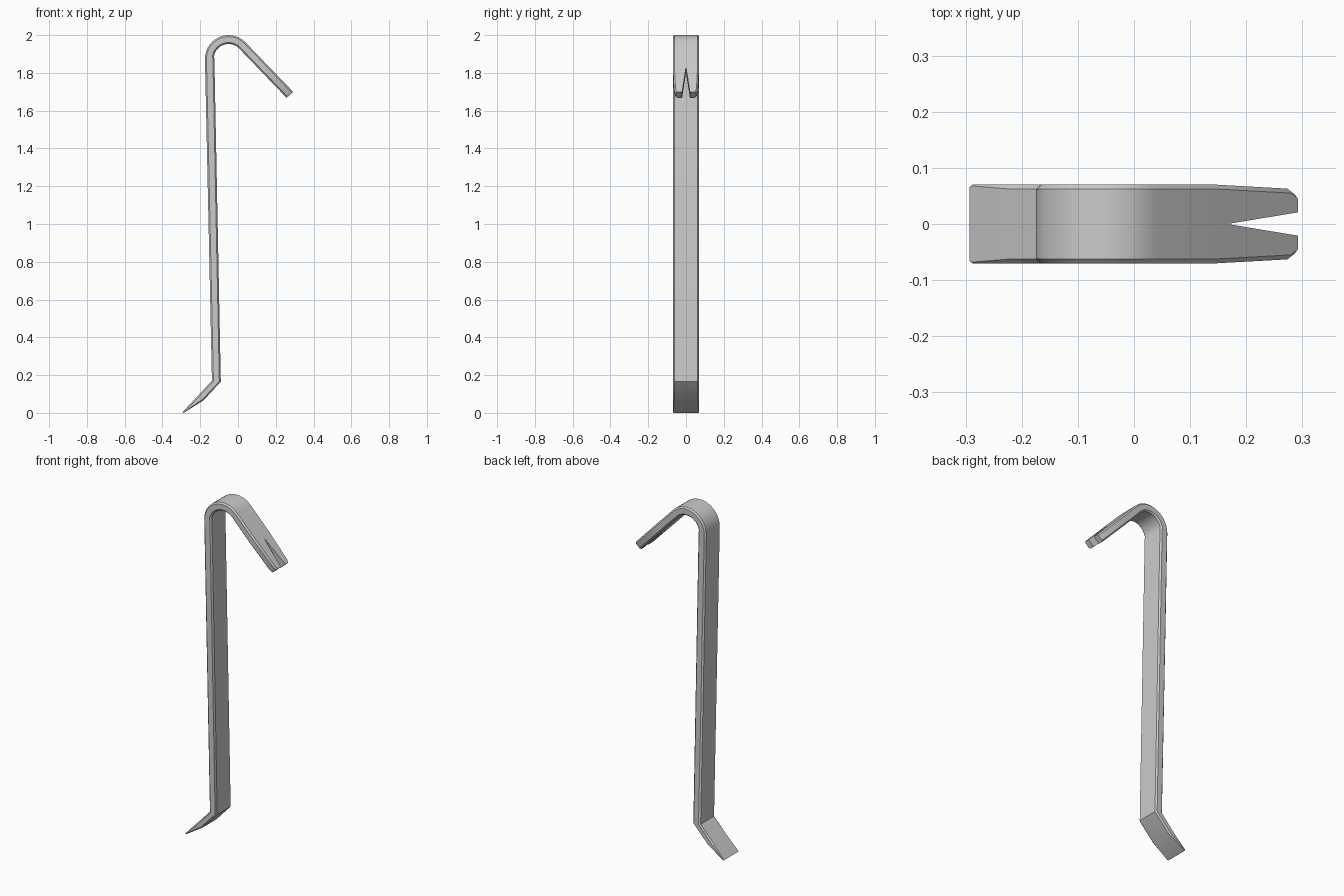
import bpy, bmesh
from math import radians, cos, sin
from mathutils import Vector

if "Cube" in bpy.data.objects:
    bpy.data.objects.remove(bpy.data.objects["Cube"])

# (outer/right-hand xz, inner/left-hand xz, half width) along the bar
W = 0.07
sections = [
    ((-0.289, 0.000), (-0.293, 0.003), W - 0.003),   # chisel tip
    ((-0.285, 0.002), (-0.289, 0.008), W),
    ((-0.183, 0.066), (-0.218, 0.085), W),           # ground bevel
    ((-0.091, 0.165), (-0.138, 0.170), W),           # lower bend
    ((-0.125, 1.872), (-0.175, 1.874), W),           # top of shaft
]
centre, r_out, r_in = Vector((-0.05, 1.875)), 0.125, 0.078
STEPS = 14
for i in range(1, STEPS + 1):                        # hook arc
    a = radians(180 - 136 * i / STEPS)
    d = Vector((cos(a), sin(a)))
    sections.append((centre + d * r_in, centre + d * r_out, W))

inner0, outer0 = Vector(sections[-1][0]), Vector(sections[-1][1])
inner1, outer1 = Vector((0.257, 1.668)), Vector((0.292, 1.700))
for t, w in ((0.45, W), (0.95, 0.063), (1.0, 0.053)):  # claw taper
    sections.append((inner0.lerp(inner1, t), outer0.lerp(outer1, t), w))


def ring(bm, p, q, w):
    """Chamfered rectangle spanning p to q in xz, and -w to w in y."""
    p, q = Vector(p), Vector(q)
    c = min(0.008, 0.28 * (q - p).length)
    k = c / (q - p).length
    prof = [(0, -w + c), (0, w - c), (k, w), (1 - k, w),
            (1, w - c), (1, -w + c), (1 - k, -w), (k, -w)]
    pts = [(p.lerp(q, s), y) for s, y in prof]
    return [bm.verts.new((v.x, y, v.y)) for v, y in pts]


def finish(bm, name):
    bmesh.ops.recalc_face_normals(bm, faces=bm.faces)
    mesh = bpy.data.meshes.new(name)
    bm.to_mesh(mesh)
    bm.free()
    ob = bpy.data.objects.new(name, mesh)
    bpy.context.collection.objects.link(ob)
    return ob


# Bar body
bm = bmesh.new()
rings = [ring(bm, *s) for s in sections]
for a, b in zip(rings, rings[1:]):
    for i in range(8):
        j = (i + 1) % 8
        bm.faces.new((a[i], a[j], b[j], b[i]))
bm.faces.new(rings[0])
bm.faces.new(rings[-1])
bar = finish(bm, "pry_bar")

# V notch between the claws, cut square to the bar
bm = bmesh.new()
n = (outer1 - inner1).normalized() * 0.05
layers = []
for a0, a1, off in ((inner0, inner1, -n), (outer0, outer1, n)):
    apex, end = a0.lerp(a1, 0.5) + off, a0.lerp(a1, 1.2) + off
    layers.append([bm.verts.new((v.x, y, v.y))
                   for v, y in ((apex, 0), (end, 0.029), (end, -0.029))])
for i in range(3):
    j = (i + 1) % 3
    bm.faces.new((layers[0][i], layers[0][j], layers[1][j], layers[1][i]))
for l in layers:
    bm.faces.new(l)
cutter = finish(bm, "notch_cutter")
cutter.hide_render = True

bpy.context.view_layer.objects.active = bar
bar.select_set(True)
mod = bar.modifiers.new("notch", 'BOOLEAN')
mod.operation, mod.solver, mod.object = 'DIFFERENCE', 'EXACT', cutter
bpy.ops.object.modifier_apply(modifier=mod.name)
bpy.data.objects.remove(cutter)
bpy.ops.object.shade_smooth_by_angle(angle=radians(35))
